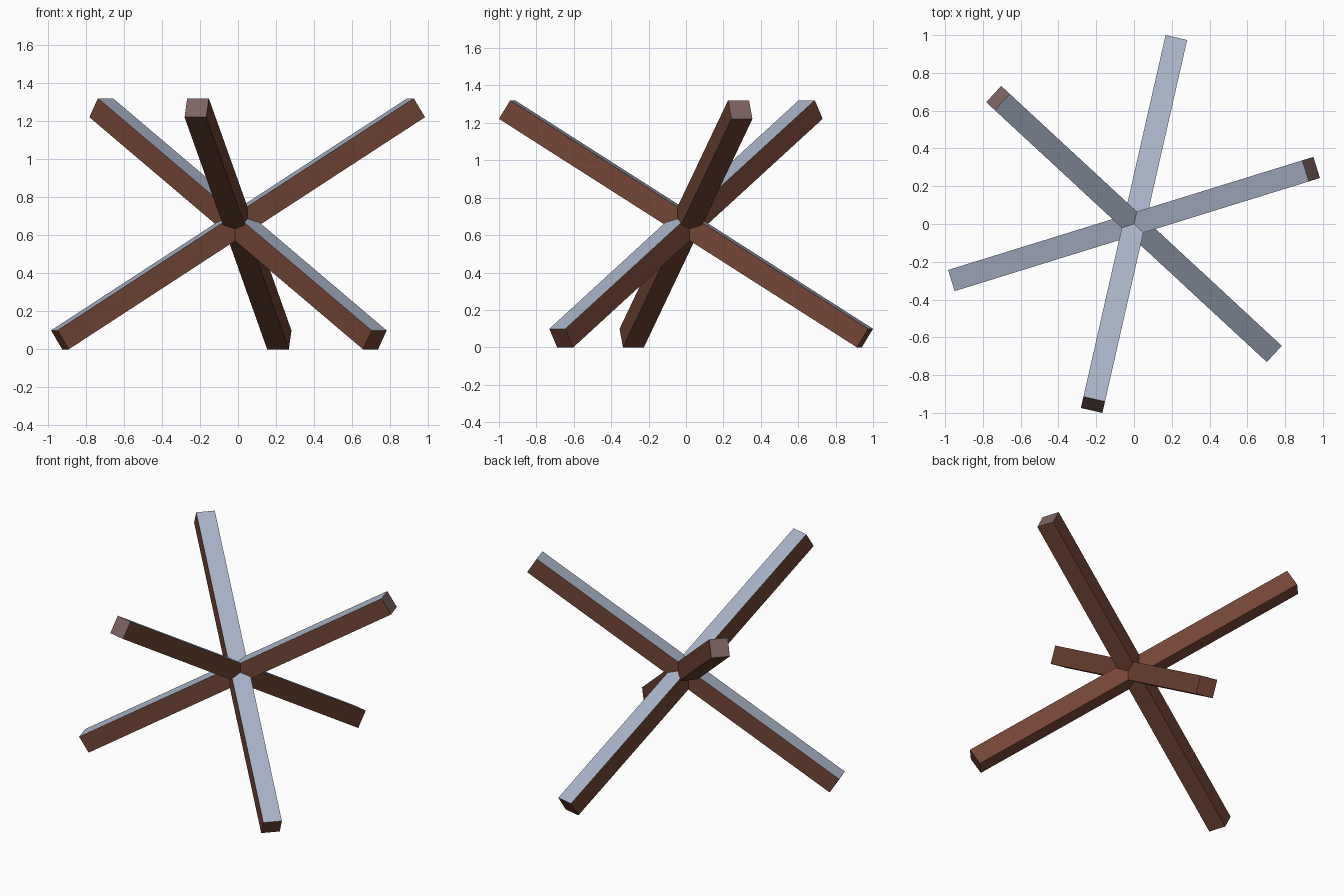
import bpy, bmesh
from math import radians, sin, cos
from mathutils import Matrix

if "Cube" in bpy.data.objects:
    bpy.data.objects.remove(bpy.data.objects["Cube"])

WIDTH = 0.117             # square beam section
LENGTH = 2.312
TILT = radians(31.9)      # rise of each beam above the horizontal
HEIGHT = LENGTH * sin(TILT) + WIDTH * cos(TILT)


def material(name, color):
    m = bpy.data.materials.new(name)
    m.diffuse_color = (*color, 1)
    m.use_nodes = True
    m.node_tree.nodes["Principled BSDF"].inputs["Base Color"].default_value = m.diffuse_color
    return m


rust = material("rusty_brown", (0.17, 0.06, 0.035))
dusted = material("dusted_grey_blue", (0.40, 0.46, 0.58))
half_dusted = material("dusted_brown", (0.21, 0.125, 0.125))


def beam(name, heading):
    # Square bar through the common centre, upper end pointing along heading
    bm = bmesh.new()
    bmesh.ops.create_cube(bm, size=1, matrix=Matrix.Diagonal((LENGTH, WIDTH, WIDTH, 1)))
    bm.transform(Matrix.Translation((0, 0, HEIGHT / 2))
                 @ Matrix.Rotation(heading, 4, 'Z')
                 @ Matrix.Rotation(-TILT, 4, 'Y'))
    bm.normal_update()
    # Upward sides are dusted, the raised end partly, everything else is bare
    for f in bm.faces:
        f.material_index = 1 if f.normal.z > 0.7 else 2 if f.normal.z > 0.3 else 0
    mesh = bpy.data.meshes.new(name)
    bm.to_mesh(mesh)
    bm.free()
    for m in (rust, dusted, half_dusted):
        mesh.materials.append(m)
    bpy.context.collection.objects.link(bpy.data.objects.new(name, mesh))


# Three crossed beams, evenly spread around the vertical axis
for name, degrees in (("right_beam", 17.2), ("left_beam", 137.2), ("front_beam", 257.2)):
    beam(name, radians(degrees))
